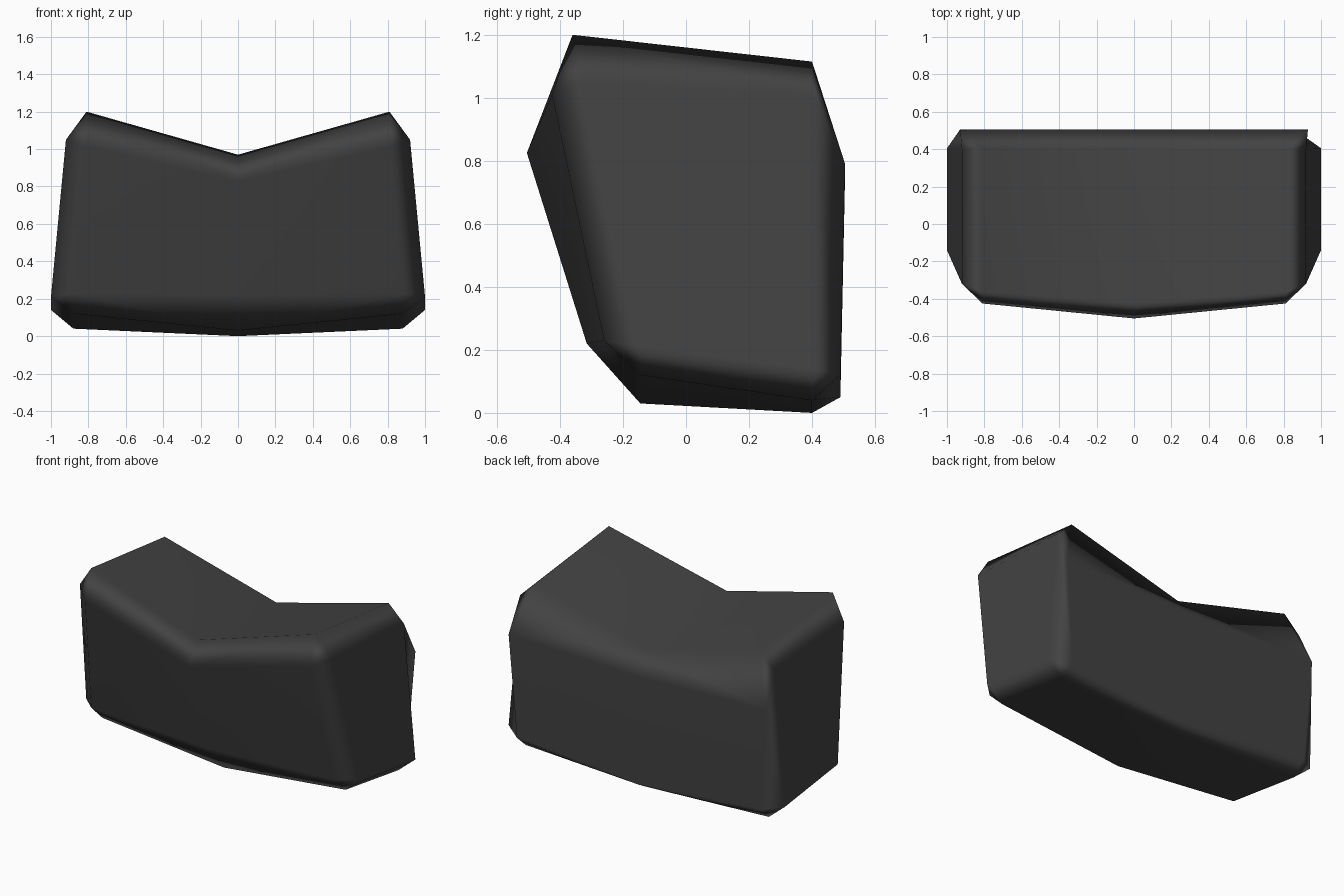
import bpy
import bmesh

if "Cube" in bpy.data.objects:
    bpy.data.objects.remove(bpy.data.objects["Cube"])

# dark charcoal material
charcoal = bpy.data.materials.new("charcoal")
charcoal.diffuse_color = (0.055, 0.055, 0.055, 1)
charcoal.use_nodes = True
charcoal.node_tree.nodes["Principled BSDF"].inputs["Base Color"].default_value = charcoal.diffuse_color

# middle cross-section (y, z): top, back, bottom and front edges, each with two points
middle = [(-0.42, 0.97), (0.40, 0.90), (0.505, 0.76), (0.49, 0.05),
          (0.40, 0.0), (-0.145, 0.03), (-0.315, 0.22), (-0.505, 0.825)]
# outer cross-section (x, y, z), mirrored for both sides
outer = [(0.81, -0.36, 1.20), (0.81, 0.40, 1.115), (0.93, 0.505, 0.79), (0.88, 0.49, 0.12),
         (0.88, 0.40, 0.04), (0.88, -0.145, 0.12), (0.88, -0.26, 0.23), (0.81, -0.425, 1.01)]
# end cap corners (x, y, z): top front, top back, bottom back, bottom front
cap = [(0.92, -0.32, 1.05), (0.92, 0.40, 1.01), (1.0, 0.405, 0.14), (1.0, -0.14, 0.21)]

bm = bmesh.new()
mid = [bm.verts.new((0, y, z)) for y, z in middle]
for side in (-1, 1):
    ring = [bm.verts.new((side * x, y, z)) for x, y, z in outer]
    end = [bm.verts.new((side * x, y, z)) for x, y, z in cap]
    # main shell from the middle to the outer ring
    for i in range(8):
        j = (i + 1) % 8
        bm.faces.new((mid[i], mid[j], ring[j], ring[i]))
    # chamfers and corner triangles around the end cap
    for k in range(4):
        a, b, c = ring[2 * k], ring[2 * k + 1], ring[(2 * k + 2) % 8]
        p, q = end[k], end[(k + 1) % 4]
        if k == 1 and side == 1:      # folded inwards on one back corner
            bm.faces.new((a, b, p))
            bm.faces.new((b, q, p))
        elif k == 1:                  # folded outwards on the other
            bm.faces.new((a, b, q))
            bm.faces.new((a, q, p))
        else:
            bm.faces.new((a, b, q, p))
        bm.faces.new((b, c, q))
    bm.faces.new(end)

bmesh.ops.recalc_face_normals(bm, faces=bm.faces)
for f in bm.faces:
    f.smooth = True
mesh = bpy.data.meshes.new("notched_block")
bm.to_mesh(mesh)
bm.free()
mesh.materials.append(charcoal)
block = bpy.data.objects.new("notched_block", mesh)
bpy.context.collection.objects.link(block)

# flat-looking large faces with soft chamfers
weighted = block.modifiers.new("soft_chamfers", 'WEIGHTED_NORMAL')
weighted.weight = 80
